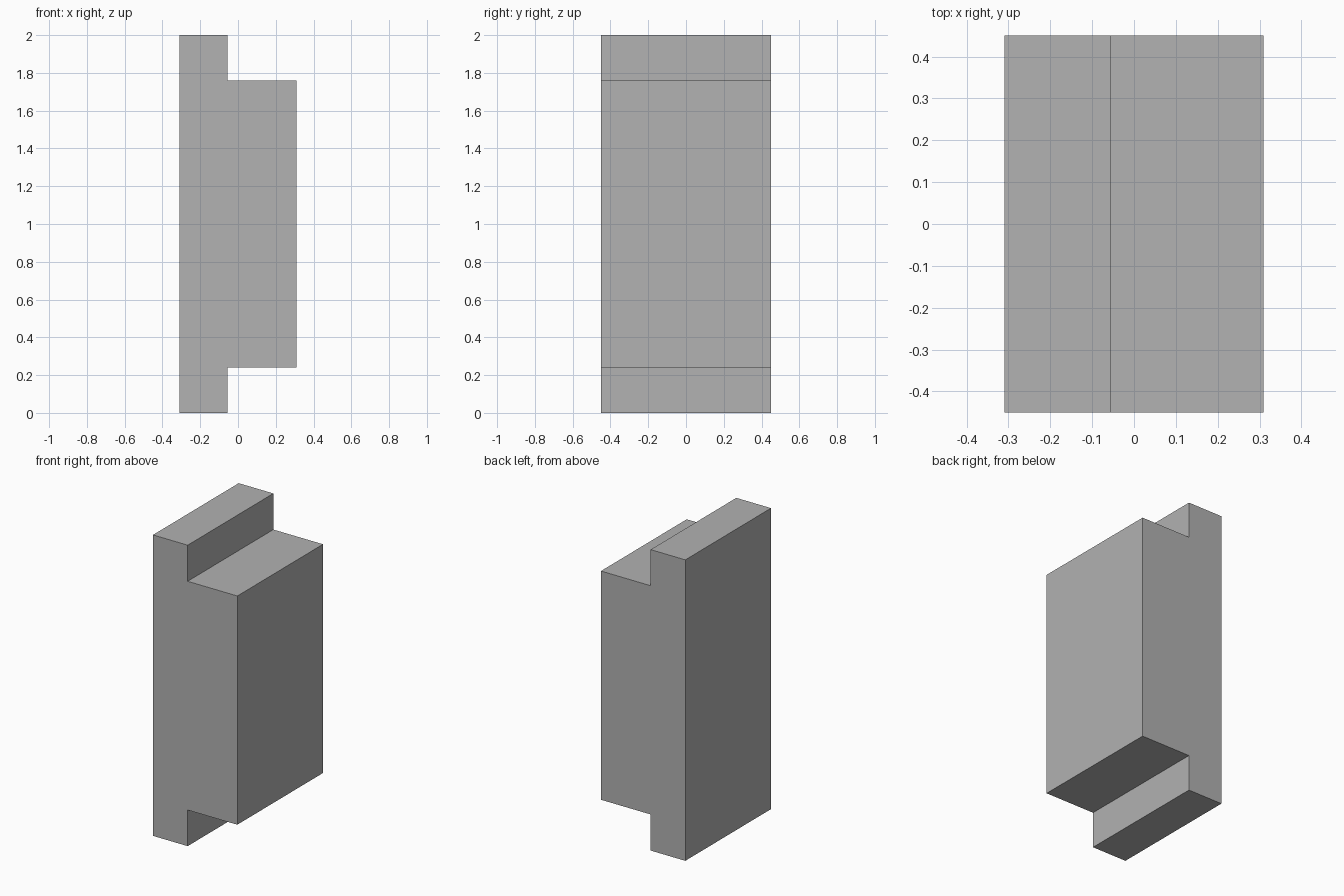
import bpy
import bmesh
from mathutils import Vector

default_cube = bpy.data.objects.get("Cube")
if default_cube:
    bpy.data.objects.remove(default_cube, do_unlink=True)

HALF_WIDTH, HALF_DEPTH, HEIGHT = 0.31, 0.45, 2.0
STEP_X = -0.055   # inner face of the tall flange
STEP_Z = 0.24     # height of the rebate at each end


def flat_material(name, colour):
    mat = bpy.data.materials.new(name)
    mat.use_nodes = True
    mat.diffuse_color = colour
    mat.node_tree.nodes["Principled BSDF"].inputs["Base Color"].default_value = colour
    return mat


def extrude_profile(name, profile, half_depth, mat):
    """Extrude an x-z outline along y into a solid."""
    bm = bmesh.new()
    face = bm.faces.new([bm.verts.new((x, -half_depth, z)) for x, z in profile])
    result = bmesh.ops.extrude_face_region(bm, geom=[face])
    moved = [v for v in result["geom"] if isinstance(v, bmesh.types.BMVert)]
    bmesh.ops.translate(bm, verts=moved, vec=Vector((0, 2 * half_depth, 0)))
    bmesh.ops.recalc_face_normals(bm, faces=bm.faces)
    mesh = bpy.data.meshes.new(name)
    bm.to_mesh(mesh)
    bm.free()
    mesh.materials.append(mat)
    obj = bpy.data.objects.new(name, mesh)
    bpy.context.collection.objects.link(obj)
    return obj


# Block with a rebate at the bottom, mirrored at the top
lower = [(-HALF_WIDTH, 0), (STEP_X, 0), (STEP_X, STEP_Z), (HALF_WIDTH, STEP_Z)]
upper = [(x, HEIGHT - z) for x, z in reversed(lower)]
extrude_profile("stepped_block", lower + upper, HALF_DEPTH,
                flat_material("mid_grey", (0.445, 0.445, 0.445, 1.0)))
